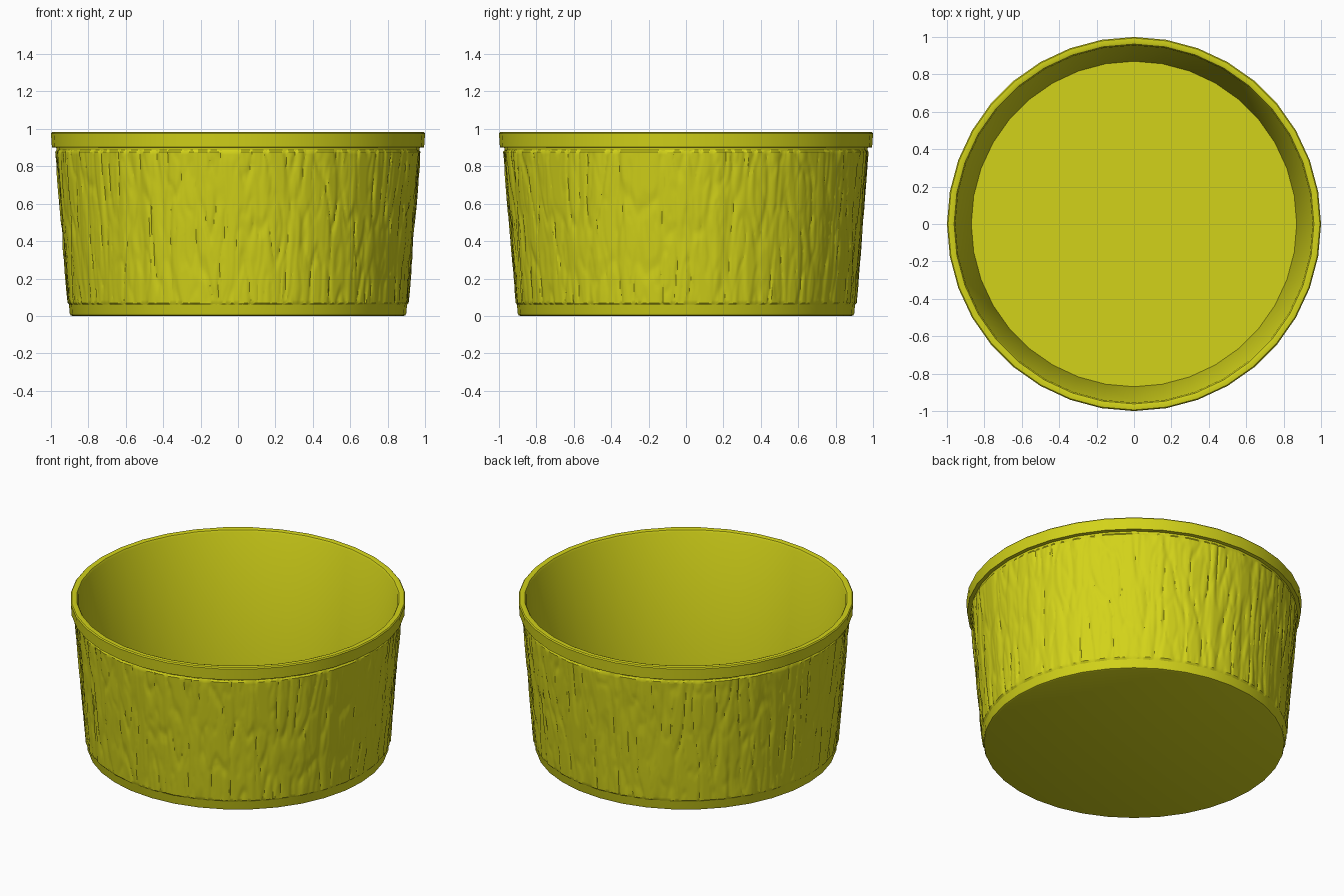
import bpy, math
from mathutils import Vector, noise

if "Cube" in bpy.data.objects:
    bpy.data.objects.remove(bpy.data.objects["Cube"])

SIDES = 36
yellow = bpy.data.materials.new("yellow")
yellow.diffuse_color = (0.65, 0.65, 0.01, 1)
yellow.use_nodes = True
yellow.node_tree.nodes["Principled BSDF"].inputs["Base Color"].default_value = yellow.diffuse_color


def make(name, verts, faces, angle):
    me = bpy.data.meshes.new(name)
    me.from_pydata(verts, [], faces)
    ob = bpy.data.objects.new(name, me)
    bpy.context.collection.objects.link(ob)
    me.materials.append(yellow)
    bpy.ops.object.select_all(action='DESELECT')
    ob.select_set(True)
    bpy.context.view_layer.objects.active = ob
    bpy.ops.object.shade_smooth_by_angle(angle=math.radians(angle))
    return ob


def ring_faces(rows, n):
    return [(j * n + i, j * n + (i + 1) % n, (j + 1) * n + (i + 1) % n, (j + 1) * n + i)
            for j in range(rows - 1) for i in range(n)]


# cup body: one closed profile from the underside, over the rim, down to the inner floor
profile = [(0.885, 0), (0.896, 0.004), (0.9, 0.015), (0.972, 0.9), (0.995, 0.902),
           (1.0, 0.975), (0.994, 0.982), (0.975, 0.984), (0.962, 0.98), (0.955, 0.968),
           (0.87, 0.04)]
verts = [(r * math.sin(2 * math.pi * i / SIDES), -r * math.cos(2 * math.pi * i / SIDES), z)
         for r, z in profile for i in range(SIDES)]
faces = ring_faces(len(profile), SIDES)
faces.append(tuple(reversed(range(SIDES))))
faces.append(tuple(range((len(profile) - 1) * SIDES, len(profile) * SIDES)))
make("cup_body", verts, faces, 30)

# grained sleeve: shallow wavering vertical grooves in the outer wall
N, ROWS = 648, 56
Z0, Z1 = 0.055, 0.892
step = 2 * math.pi / SIDES


def grain(a, z):
    p = Vector((math.sin(a) * 13, math.cos(a) * 13, z * 2.2))
    coarse = min(1, abs(noise.noise(p)) * 5)
    fine = min(1, abs(noise.noise(p * 1.7 + Vector((31, 7, 3)))) * 5)
    return 0.006 * coarse + 0.003 * fine


verts = []
for j in range(ROWS):
    z = Z0 + (Z1 - Z0) * j / (ROWS - 1)
    base = 0.9 + 0.072 * (z - 0.015) / 0.885
    for i in range(N):
        a = 2 * math.pi * i / N
        # follow the flat facets of the body
        flat = math.cos(step / 2) / math.cos(a % step - step / 2)
        lift = -0.003 if j in (0, ROWS - 1) else 0.0005 + grain(a, z)
        r = base * flat + lift
        verts.append((r * math.sin(a), -r * math.cos(a), z))
make("grained_wall", verts, ring_faces(ROWS, N), 30)
